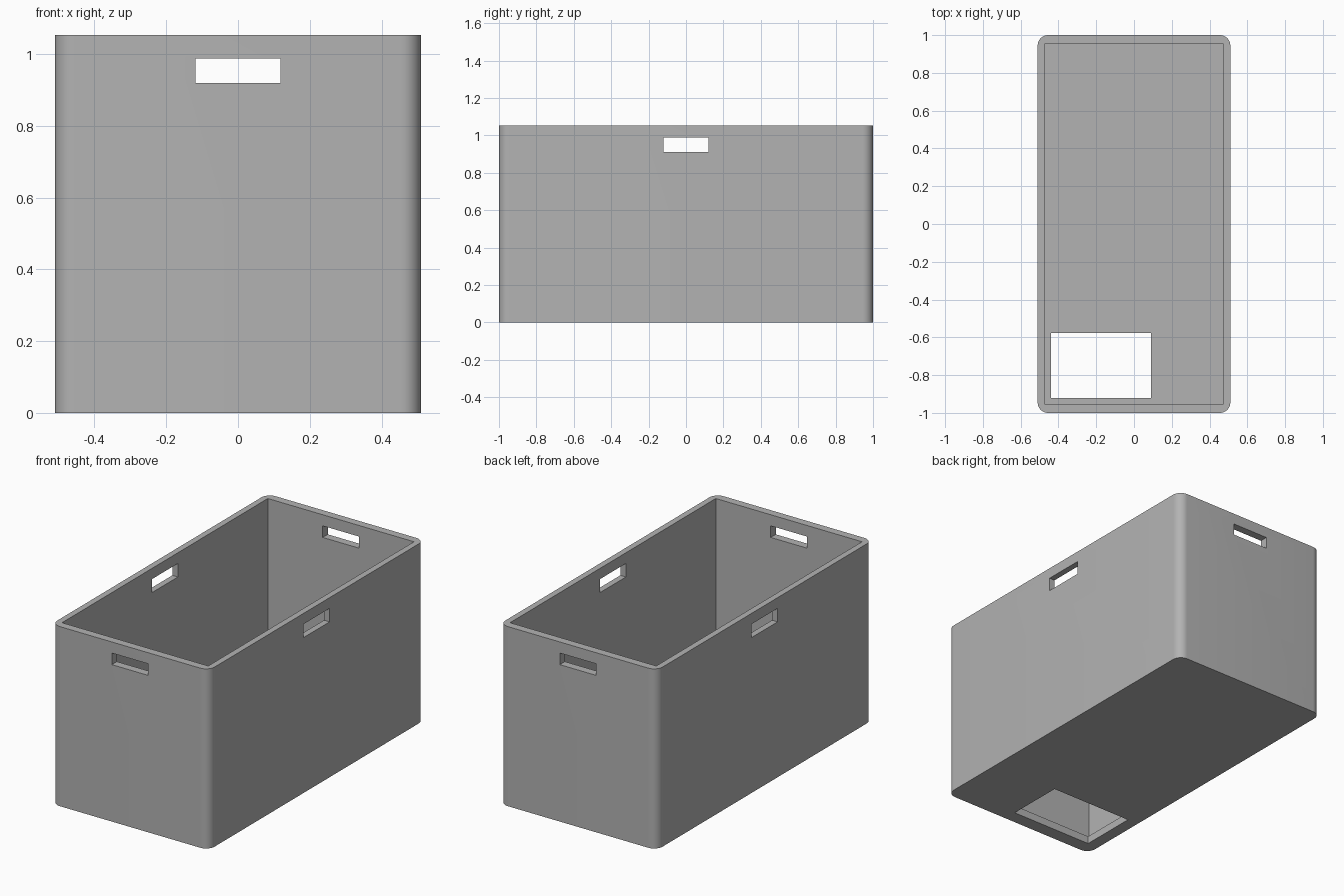
import bpy
import bmesh
from math import radians
from mathutils import Vector

if "Cube" in bpy.data.objects:
    bpy.data.objects.remove(bpy.data.objects["Cube"], do_unlink=True)

HALF_X, HALF_Y, HEIGHT = 0.51, 1.0, 1.053
INNER_X, INNER_Y, FLOOR = 0.474, 0.953, 0.045
RADIUS = 0.055

grey = bpy.data.materials.new("plain grey")
grey.use_nodes = True
colour = (0.45, 0.45, 0.45, 1)
grey.diffuse_color = colour
grey.node_tree.nodes["Principled BSDF"].inputs["Base Color"].default_value = colour


def box(name, low, high, radius=0):
    """Box between two corners, with optional rounded upright edges."""
    low, high = Vector(low), Vector(high)
    bm = bmesh.new()
    bmesh.ops.create_cube(bm, size=1)
    for v in bm.verts:
        v.co = (low + high) / 2 + v.co * (high - low)
    if radius:
        upright = [e for e in bm.edges
                   if abs(e.verts[0].co.z - e.verts[1].co.z) > 0.5]
        bmesh.ops.bevel(bm, geom=upright, offset=radius, segments=10,
                        profile=0.5, affect='EDGES')
    mesh = bpy.data.meshes.new(name)
    bm.to_mesh(mesh)
    bm.free()
    mesh.materials.append(grey)
    obj = bpy.data.objects.new(name, mesh)
    bpy.context.collection.objects.link(obj)
    return obj


# Rounded outer body
crate = box("crate", (-HALF_X, -HALF_Y, 0), (HALF_X, HALF_Y, HEIGHT), RADIUS)

# Cavity, floor opening and the two pairs of hand slots
cutters = [
    box("cavity_cutter", (-INNER_X, -INNER_Y, FLOOR), (INNER_X, INNER_Y, 1.5)),
    box("floor_opening_cutter", (-0.44, -0.92, -0.2), (0.09, -0.577, 0.2)),
    box("end_slot_cutter", (-0.118, -1.2, 0.92), (0.118, 1.2, 0.988)),
    box("side_slot_cutter", (-0.8, -0.12, 0.911), (0.8, 0.12, 0.99)),
]

bpy.ops.object.select_all(action='DESELECT')
bpy.context.view_layer.objects.active = crate
crate.select_set(True)
for cutter in cutters:
    cutter.hide_render = True
    cut = crate.modifiers.new(cutter.name, 'BOOLEAN')
    cut.operation = 'DIFFERENCE'
    cut.solver = 'EXACT'
    cut.object = cutter
    bpy.ops.object.modifier_apply(modifier=cut.name)
    bpy.data.objects.remove(cutter, do_unlink=True)

bpy.ops.object.shade_smooth_by_angle(angle=radians(30))
